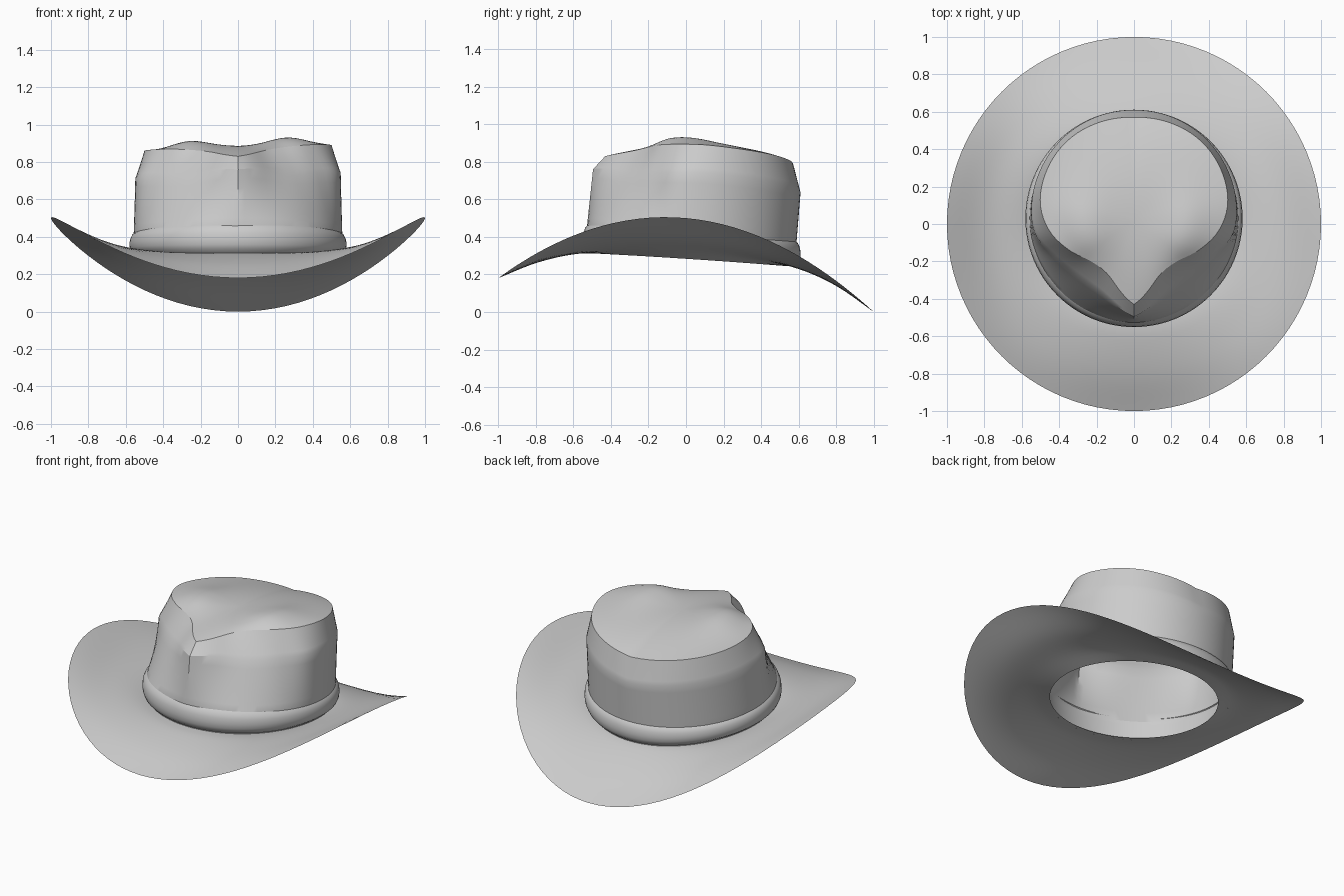
import bpy, bmesh, math

if "Cube" in bpy.data.objects:
    bpy.data.objects.remove(bpy.data.objects["Cube"])

N = 96      # segments around
CY = 0.03   # crown centre in y


def loft(name, rings, cap=False):
    """Skin closed rings of N points into one smooth object."""
    bm = bmesh.new()
    loops = [[bm.verts.new(p) for p in ring] for ring in rings]
    for a, b in zip(loops, loops[1:]):
        for i in range(N):
            j = (i + 1) % N
            bm.faces.new((a[i], a[j], b[j], b[i]))
    if cap:
        bm.faces.new(loops[-1])
    me = bpy.data.meshes.new(name)
    bm.to_mesh(me)
    bm.free()
    ob = bpy.data.objects.new(name, me)
    bpy.context.collection.objects.link(ob)
    bpy.context.view_layer.objects.active = ob
    ob.select_set(True)
    bpy.ops.object.shade_smooth_by_angle(angle=math.radians(28))
    ob.select_set(False)
    return ob


def curve(xs, ys, x):
    """Smooth interpolation through the points (xs, ys)."""
    n = len(xs)
    k = max(0, min(n - 2, sum(v <= x for v in xs) - 1))

    def slope(i):
        a, b = max(0, i - 1), min(n - 1, i + 1)
        return (ys[b] - ys[a]) / (xs[b] - xs[a])
    h = xs[k + 1] - xs[k]
    t = (x - xs[k]) / h
    return ((2*t**3 - 3*t*t + 1) * ys[k] + (t**3 - 2*t*t + t) * h * slope(k)
            + (3*t*t - 2*t**3) * ys[k + 1] + (t**3 - t*t) * h * slope(k + 1))


angles = [-math.pi / 2 + 2 * math.pi * i / N for i in range(N)]

# Brim: heights at the front, side and back for each radius
R = [0.5, 0.6, 0.8, 1.0]
FRONT, SIDE, BACK = [.312, .308, .26, .18], [.285, .32, .385, .50], [.247, .235, .14, 0]


def brim_z(r, s):
    f, m, b = (curve(R, h, r) for h in (FRONT, SIDE, BACK))
    return m + (b - f) / 2 * s + ((f + b) / 2 - m) * s * s


brim = []
for k in range(15, -1, -1):
    r = 0.495 + 0.505 * k / 15
    brim.append([(r * math.cos(a), r * math.sin(a), brim_z(r, math.sin(a))) for a in angles])
loft("brim", brim)

# Crown: half outlines from front (-90) to back (90), pinched at the front
PHI = [-90, -67, -45, -24, -9, 8, 28, 50, 71, 90]
RIM_R = [.46, .336, .325, .394, .455, .505, .532, .547, .546, .54]
RIM_Z = [.83, .855, .87, .88, .88, .875, .855, .83, .805, .785]
MID_R = [.525, .435, .43, .475, .535, .553, .565, .575, .58, .58]


def at(a, r):
    return r * math.cos(a), CY + r * math.sin(a)


def on_brim(a, r):
    """Brim height under a point of the crown circle."""
    x, y = at(a, r)
    d = math.hypot(x, y)
    return brim_z(d, y / d)


def crown_column(a):
    sn = math.sin(a)
    phi = math.degrees(math.asin(max(-1, min(1, sn))))
    rr, rz, mr = (curve(PHI, v, phi) for v in (RIM_R, RIM_Z, MID_R))
    rz += 0.03 * at(a, rr)[0]
    low = 0.407 - 0.042 * sn
    mid_z = rz - .15 + .08 * max(0, -sn) ** 8
    rs, zs = [.548, .558, mr, rr], [on_brim(a, .548), low, mid_z, rz]
    col = []
    for k in range(19):                      # wall
        i = min(k // 6, 2)
        t = k / 6 - i
        r, z = rs[i] + (rs[i+1] - rs[i]) * t, zs[i] + (zs[i+1] - zs[i]) * t
        col.append((*at(a, r), z))
    for k in range(1, 16):                   # dented top
        s = 1 - k / 15.5
        x, y = at(a, rr * s)
        hump = .045 * math.exp(-((abs(x) - .28) / .15) ** 2 - ((y + .06) / .25) ** 2)
        z = rz * s * s + .885 * (1 - s * s) + (hump + .035 * x * s) * (1 - s ** 4)
        col.append((x, y, z))
    return col


loft("crown", list(zip(*[crown_column(a) for a in angles])), cap=True)

# Hat band: bulged strip from the brim up to a slightly tilted top edge
PROFILE = [(.55, 0), (.57, .14), (.578, .3), (.581, .5), (.577, .75), (.566, .95), (.552, 1.05)]
band = []
for r, t in PROFILE:
    ring = []
    for a in angles:
        low, top = on_brim(a, .55), .41 - .042 * math.sin(a)
        ring.append((*at(a, r), low + .005 + (top - low) * t))
    band.append(ring)
loft("hat_band", band)
